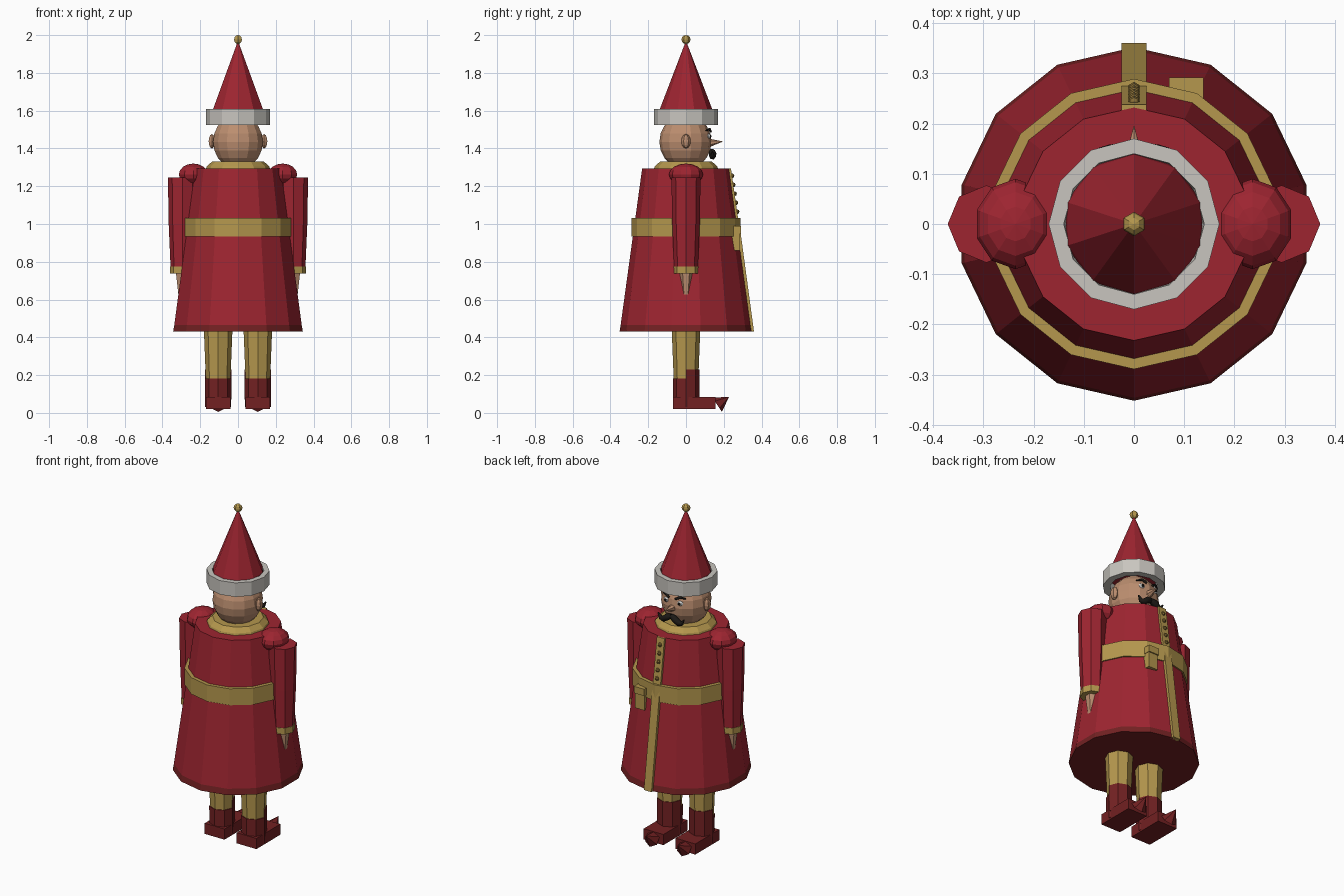
import bpy
import bmesh
from math import sin, cos, pi
from mathutils import Matrix, Vector

if "Cube" in bpy.data.objects:
    bpy.data.objects.remove(bpy.data.objects["Cube"], do_unlink=True)


def material(name, r, g, b):
    m = bpy.data.materials.new(name)
    m.use_nodes = True
    m.diffuse_color = (r, g, b, 1)
    m.node_tree.nodes["Principled BSDF"].inputs["Base Color"].default_value = (r, g, b, 1)
    return m


RED = material("coat red", .34, .018, .03)
MAROON = material("boot maroon", .17, .015, .016)
GOLD = material("gold", .46, .31, .075)
DARK_GOLD = material("button gold", .23, .145, .035)
SKIN = material("skin", .50, .27, .16)
FUR = material("hat trim grey", .58, .56, .52)
BLACK = material("hair black", .012, .01, .008)
WHITE = material("eye white", .8, .8, .78)


def finish(name, bm, *mats):
    bmesh.ops.recalc_face_normals(bm, faces=bm.faces)
    mesh = bpy.data.meshes.new(name)
    bm.to_mesh(mesh)
    bm.free()
    for m in mats:
        mesh.materials.append(m)
    ob = bpy.data.objects.new(name, mesh)
    bpy.context.collection.objects.link(ob)
    return ob


def loft(name, profile, sides, mat, x=0, y=0, closed=False):
    """Stack of polygon rings (radius, z); a vertex lies on the y axis."""
    bm = bmesh.new()
    rings = [[bm.verts.new((x + r * sin(2 * pi * i / sides),
                            y + r * cos(2 * pi * i / sides), z))
              for i in range(sides)] for r, z in profile]
    pairs = list(zip(rings, rings[1:]))
    if closed:
        pairs.append((rings[-1], rings[0]))
    else:
        bm.faces.new(rings[0])
        bm.faces.new(rings[-1])
    for a, b in pairs:
        for i in range(sides):
            j = (i + 1) % sides
            bm.faces.new((a[i], a[j], b[j], b[i]))
    return finish(name, bm, mat)


def ball(name, centre, radii, mat, seg=8, rings=6):
    bm = bmesh.new()
    m = Matrix.Translation(centre) @ Matrix.Diagonal((*radii, 1))
    bmesh.ops.create_uvsphere(bm, u_segments=seg, v_segments=rings, radius=1, matrix=m)
    return finish(name, bm, mat)


def prism(name, side_profile, x0, x1, mat):
    """A (y, z) outline extruded along x."""
    bm = bmesh.new()
    a, b = ([bm.verts.new((x, y, z)) for y, z in side_profile] for x in (x0, x1))
    bm.faces.new(a)
    bm.faces.new(b)
    for i in range(len(a)):
        j = (i + 1) % len(a)
        bm.faces.new((a[i], a[j], b[j], b[i]))
    return finish(name, bm, mat)


def spike(name, base, tip, radius, sides, mat):
    bm = bmesh.new()
    base, tip = Vector(base), Vector(tip)
    d = tip - base
    m = Matrix.Translation((base + tip) / 2) @ d.to_track_quat('Z', 'Y').to_matrix().to_4x4()
    bmesh.ops.create_cone(bm, cap_ends=True, segments=sides, radius1=radius,
                          radius2=0, depth=d.length, matrix=m)
    return finish(name, bm, mat)


def hair(name, points, depth, mat):
    """Tapered tube through (x, y, z, thickness) points."""
    cu = bpy.data.curves.new(name, 'CURVE')
    cu.dimensions = '3D'
    cu.bevel_depth = depth
    cu.bevel_resolution = 1
    cu.use_fill_caps = True
    sp = cu.splines.new('POLY')
    sp.points.add(len(points) - 1)
    for p, (px, py, pz, t) in zip(sp.points, points):
        p.co = (px, py, pz, 1)
        p.radius = t
    cu.materials.append(mat)
    ob = bpy.data.objects.new(name, cu)
    bpy.context.collection.objects.link(ob)
    return ob


# Coat with a darker hem and underside
coat = loft("coat", [(.352, .43), (.346, .465), (.232, 1.295)], 14, RED)
coat.data.materials.append(MAROON)
for f in coat.data.polygons:
    f.material_index = int(f.center.z < .46)
loft("belt", [(.26, .935), (.289, .935), (.289, 1.033), (.26, 1.033)], 14, GOLD, closed=True)
loft("collar", [(.17, 1.29), (.165, 1.305), (.138, 1.33)], 12, GOLD)

# Front placket, buttons and belt pouch
prism("upper_placket", [(.215, 1.295), (.238, 1.295), (.277, 1.02), (.25, 1.02)], -.025, .025, GOLD)
prism("lower_placket", [(.255, 1.0), (.283, 1.0), (.36, .43), (.335, .43)], -.025, .025, GOLD)
for i in range(5):
    t = i / 4
    ball(f"button_{i + 1}", (0, .243 + .027 * t, 1.255 - .19 * t), (.013,) * 3, DARK_GOLD, 6, 4)
prism("pouch", [(.23, .86), (.285, .86), (.285, .985), (.23, .985)], .073, .135, GOLD)
prism("pouch_flap", [(.23, .95), (.292, .95), (.292, .99), (.23, .99)], .07, .138, GOLD)

# Head and hat
ball("head", (0, -.003, 1.435), (.135, .138, .145), SKIN, 14, 10)
spike("nose", (0, .125, 1.43), (0, .197, 1.437), .022, 6, SKIN)
loft("hat_trim", [(.13, 1.525), (.17, 1.525), (.17, 1.608), (.14, 1.608)], 12, FUR, closed=True)
loft("hat_cone", [(.142, 1.59), (.138, 1.61), (.002, 1.965)], 10, RED)
ball("hat_bobble", (0, 0, 1.976), (.024,) * 3, GOLD, 6, 6)

for side, s in (("left", 1), ("right", -1)):
    # Face
    ball(side + "_ear", (s * .138, 0, 1.438), (.02, .025, .038), SKIN, 6, 6)
    ball(side + "_eye", (s * .045, .118, 1.465), (.018, .013, .014), WHITE)
    ball(side + "_pupil", (s * .045, .128, 1.465), (.009, .007, .009), BLACK, 6, 4)
    hair(side + "_eyebrow", [(s * .02, .131, 1.488, .8), (s * .045, .125, 1.502, 1),
                             (s * .075, .106, 1.495, .4)], .008, BLACK)
    hair(side + "_moustache", [(0, .137, 1.385, .8), (s * .025, .142, 1.375, 1.1),
                               (s * .05, .14, 1.358, 1), (s * .07, .139, 1.36, .7),
                               (s * .085, .14, 1.385, .2)], .018, BLACK)

    # Arm
    ball(side + "_shoulder", (s * .236, 0, 1.262), (.081, .09, .058), RED, 10, 8)
    loft(side + "_sleeve", [(.063, .77), (.073, 1.0), (.077, 1.247)], 8, RED, s * .294)
    loft(side + "_cuff", [(.066, .737), (.066, .774)], 8, GOLD, s * .294)
    loft(side + "_hand", [(.02, .615), (.036, .74)], 6, SKIN, s * .297)

    # Leg, boot and curled toe
    x = s * .105
    loft(side + "_leg", [(.064, .15), (.076, .45)], 8, GOLD, x)
    loft(side + "_boot", [(.069, .03), (.07, .182)], 8, MAROON, x)
    flap = loft(side + "_boot_front", [(.071, .07), (.071, .23)], 8, MAROON, x)
    for v in flap.data.vertices:
        v.co.y = max(v.co.y, 0)
    prism(side + "_foot", [(-.07, .02), (.155, .02), (.155, .083), (-.07, .083)],
          x - .065, x + .065, MAROON)
    spike(side + "_toe", (x, .165, .043), (x, .228, .085), .045, 6, MAROON)
